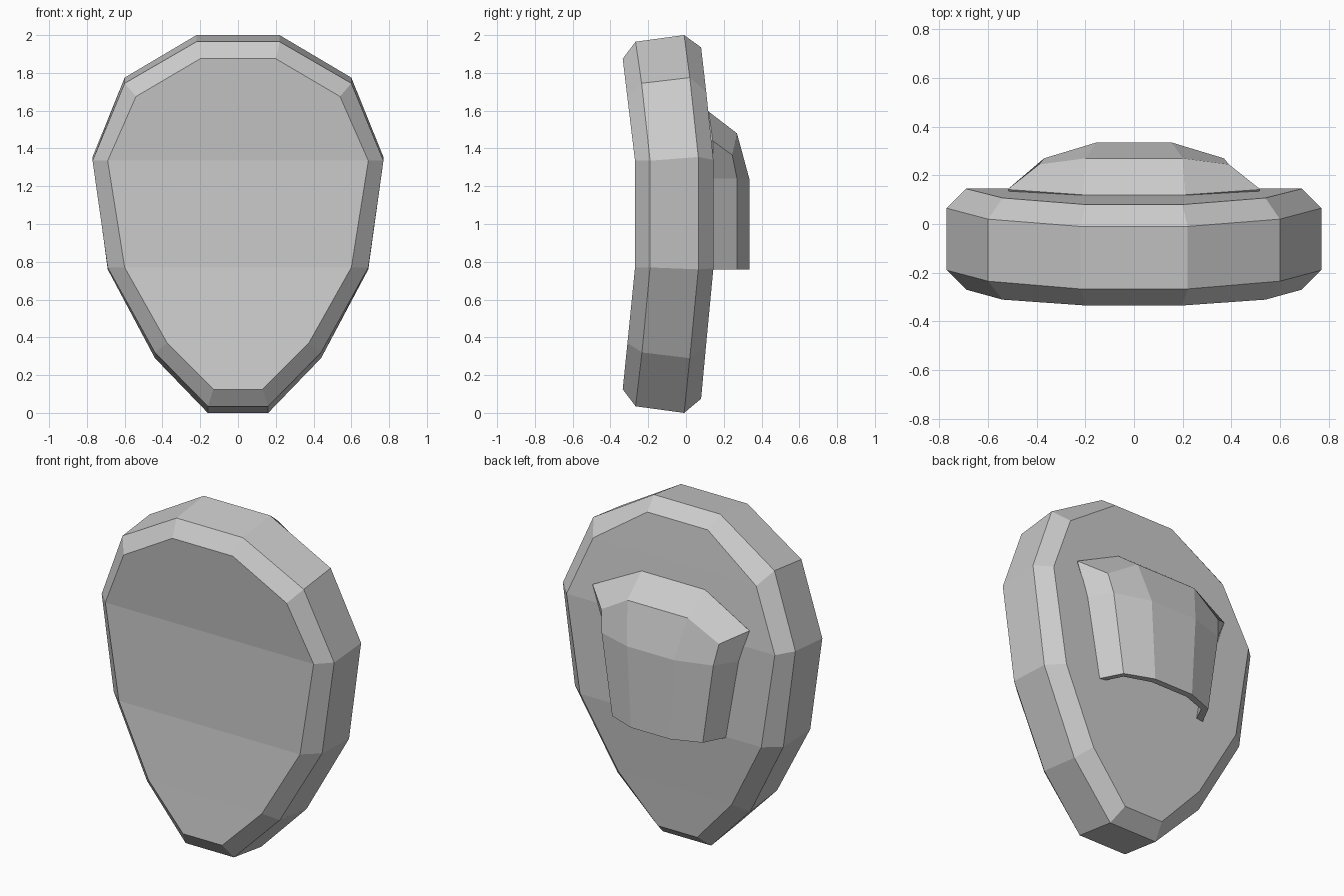
import bpy
import bmesh

if "Cube" in bpy.data.objects:
    bpy.data.objects.remove(bpy.data.objects["Cube"])

# One plain grey material
grey = bpy.data.materials.new("plain_grey")
grey.use_nodes = True
GREY = (0.6, 0.6, 0.6, 1)
grey.diffuse_color = GREY
grey.node_tree.nodes["Principled BSDF"].inputs["Base Color"].default_value = GREY


def finish(name, bm):
    bmesh.ops.recalc_face_normals(bm, faces=bm.faces)
    mesh = bpy.data.meshes.new(name)
    bm.to_mesh(mesh)
    bm.free()
    mesh.materials.append(grey)
    obj = bpy.data.objects.new(name, mesh)
    bpy.context.collection.objects.link(obj)
    return obj


def mirrored_row(bm, half):
    """Points listed from the centre outwards, returned as a full left-right row."""
    points = [(-x, y, z) for x, y, z in reversed(half)] + list(half)
    return [bm.verts.new(p) for p in points]


def skin(bm, rows):
    for a, b in zip(rows, rows[1:]):
        for i in range(len(a) - 1):
            bm.faces.new((a[i], a[i + 1], b[i + 1], b[i]))


# Bent slab: four outline loops from front to back, each with rows from top to bottom
FACE_X = (0.20, 0.54, 0.69, 0.60, 0.375, 0.13)
EDGE_X = (0.22, 0.60, 0.77, 0.69, 0.44, 0.16)
LOOPS = [
    (FACE_X, (-0.335, -0.311, -0.27, -0.27, -0.31, -0.335),
     (1.875, 1.675, 1.335, 0.77, 0.37, 0.125)),
    (EDGE_X, (-0.267, -0.235, -0.19, -0.19, -0.233, -0.267),
     (1.965, 1.745, 1.335, 0.77, 0.32, 0.035)),
    (EDGE_X, (-0.01, 0.02, 0.065, 0.065, 0.02, -0.01),
     (2.0, 1.775, 1.355, 0.76, 0.29, 0.0)),
    (FACE_X, (0.08, 0.107, 0.145, 0.145, 0.105, 0.08),
     (1.935, 1.70, 1.34, 0.765, 0.345, 0.075)),
]
bm = bmesh.new()
loops = []
for xs, ys, zs in LOOPS:
    rows = [mirrored_row(bm, [p]) for p in zip(xs, ys, zs)]
    loops.append([r[1] for r in rows] + [r[0] for r in reversed(rows)])
    if len(loops) in (1, 4):
        skin(bm, rows)  # flat front and back faces
for a, b in zip(loops, loops[1:]):
    skin(bm, [a + a[:1], b + b[:1]])  # bevels and rim
finish("curved_plate", bm)

# Raised pocket on the back, open at the bottom
POCKET = [
    [(0.21, 0.12, 1.595), (0.52, 0.142, 1.44)],
    [(0.20, 0.27, 1.48), (0.39, 0.245, 1.365), (0.52, 0.142, 1.44)],
    [(0.155, 0.335, 1.24), (0.37, 0.27, 1.24), (0.45, 0.145, 1.24)],
    [(0.13, 0.335, 0.76), (0.30, 0.27, 0.76), (0.365, 0.145, 0.76)],
]
bm = bmesh.new()
rows = [mirrored_row(bm, half) for half in POCKET[1:]]
skin(bm, rows)
top_left, top_right = (bm.verts.new((s * POCKET[0][0][0],) + POCKET[0][0][1:])
                       for s in (-1, 1))
shoulder = rows[0]
bm.faces.new((shoulder[0], shoulder[1], shoulder[2], top_left))
bm.faces.new((top_left, shoulder[2], shoulder[3], top_right))
bm.faces.new((top_right, shoulder[3], shoulder[4], shoulder[5]))
pocket = finish("back_pocket", bm)
if sum(p.normal.y for p in pocket.data.polygons) < 0:
    pocket.data.flip_normals()
wall = pocket.modifiers.new("wall", "SOLIDIFY")
wall.thickness = 0.04
wall.offset = -1
